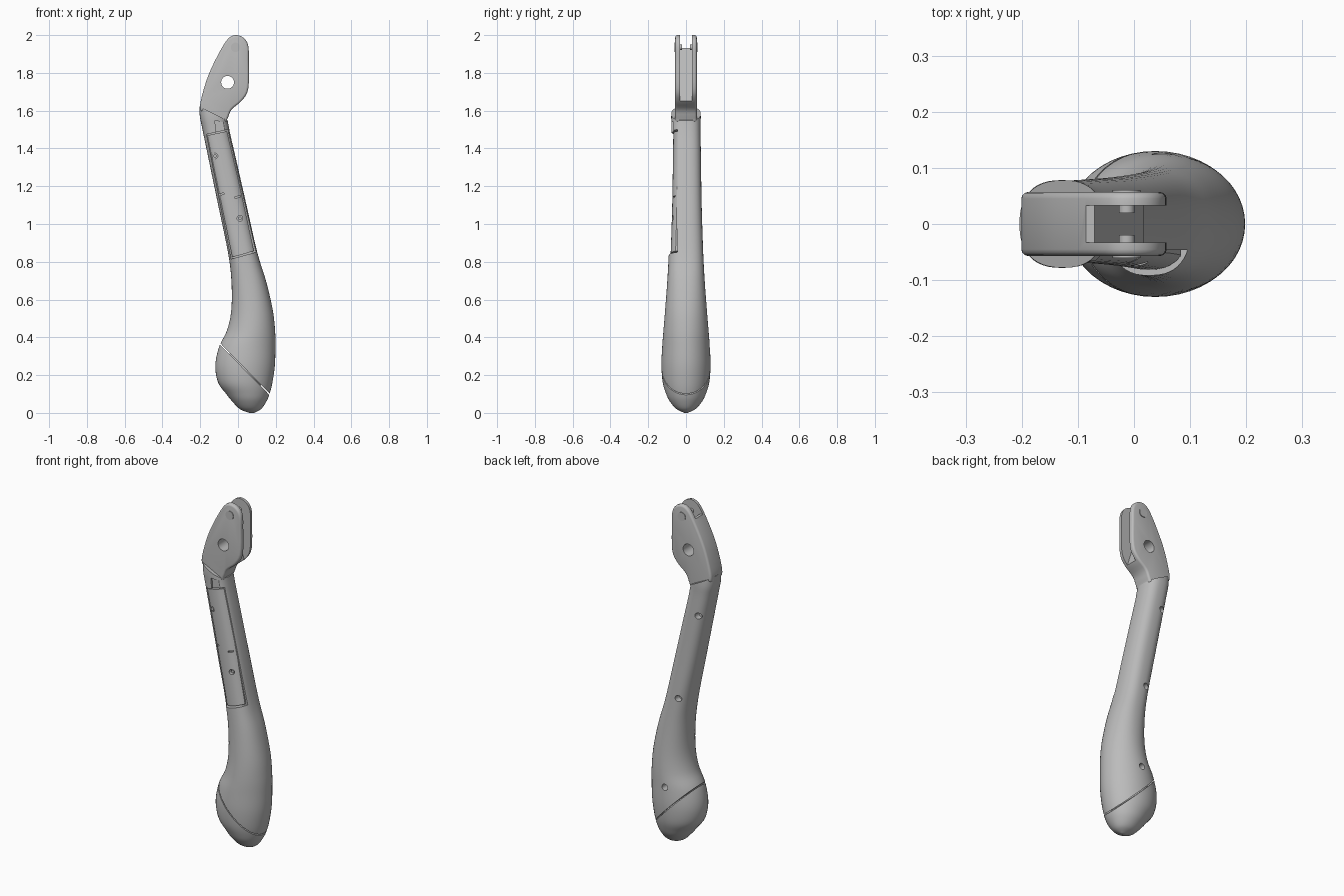
import bpy, bmesh, math
from mathutils import Vector, Matrix

if "Cube" in bpy.data.objects:
    bpy.data.objects.remove(bpy.data.objects["Cube"], do_unlink=True)

grey = bpy.data.materials.new("satin grey")
grey.use_nodes = True
grey.diffuse_color = (0.5, 0.5, 0.5, 1)
grey.node_tree.nodes["Principled BSDF"].inputs["Base Color"].default_value = (0.5, 0.5, 0.5, 1)


def finish(name, bm):
    bmesh.ops.recalc_face_normals(bm, faces=bm.faces)
    me = bpy.data.meshes.new(name)
    bm.to_mesh(me)
    bm.free()
    me.materials.append(grey)
    ob = bpy.data.objects.new(name, me)
    bpy.context.collection.objects.link(ob)
    return ob


def boolean(ob, cutter, op="DIFFERENCE"):
    """Apply a boolean and remove the cutter."""
    mod = ob.modifiers.new("cut", "BOOLEAN")
    mod.operation, mod.object, mod.solver = op, cutter, "EXACT"
    bpy.context.view_layer.update()
    deps = bpy.context.evaluated_depsgraph_get()
    mesh = bpy.data.meshes.new_from_object(ob.evaluated_get(deps))
    ob.modifiers.clear()
    ob.data = mesh
    bpy.data.objects.remove(cutter, do_unlink=True)


def spline(pts, steps, closed=False):
    """Catmull-Rom curve through points of any dimension."""
    n, out = len(pts), []
    at = lambda i: pts[i % n] if closed else pts[max(0, min(n - 1, i))]
    for i in range(n if closed else n - 1):
        for s in range(steps):
            t = s / steps
            out.append([0.5 * (2 * b + (c - a) * t + (2 * a - 5 * b + 4 * c - d) * t * t
                               + (3 * b - a - 3 * c + d) * t ** 3)
                        for a, b, c, d in zip(at(i - 1), at(i), at(i + 1), at(i + 2))])
    return out if closed else out + [list(pts[-1])]


def prism(name, pts, y0, y1, bevel=0):
    """Extrude an x-z outline along y."""
    bm = bmesh.new()
    face = bm.faces.new([bm.verts.new((x, y0, z)) for x, z in pts])
    ext = bmesh.ops.extrude_face_region(bm, geom=[face])["geom"]
    bmesh.ops.translate(bm, vec=(0, y1 - y0, 0), verts=[v for v in ext if isinstance(v, bmesh.types.BMVert)])
    if bevel:
        rims = [e for e in bm.edges if abs(e.verts[0].co.y - e.verts[1].co.y) < 1e-6]
        bmesh.ops.bevel(bm, geom=rims, offset=bevel, segments=3, profile=0.5, affect="EDGES")
    return finish(name, bm)


def disc(name, x, z, r, y0, y1):
    ring = [(x + r * math.cos(i * math.pi / 16), z + r * math.sin(i * math.pi / 16)) for i in range(32)]
    return prism(name, ring, y0, y1)


# Handle sections: z, left x, right x, half depth, squareness
SECTIONS = [
    (0, .06, .085, .008, 2), (.02, .01, .122, .05, 2), (.06, -.03, .15, .085, 2),
    (.1, -.062, .167, .105, 2), (.16, -.105, .182, .123, 2), (.25, -.12, .195, .13, 2),
    (.35, -.1, .198, .126, 2), (.44, -.057, .196, .119, 2), (.55, -.035, .183, .11, 2.1),
    (.7, -.035, .148, .099, 2.3), (.85, -.053, .102, .091, 2.5), (1.1, -.105, .045, .083, 2.6),
    (1.35, -.157, -.012, .079, 2.6), (1.5, -.188, -.046, .077, 2.6),
    (1.58, -.203, -.054, .078, 2.5), (1.68, -.203, -.03, .072, 2.5)]


def handle(name, cuts):
    """Loft the handle and keep the side of each plane its normal points away from."""
    bm, rings, n = bmesh.new(), [], 48
    for z, xl, xr, d, p in spline(SECTIONS, 5):
        ring = []
        for i in range(n):
            c, s = math.cos(2 * math.pi * i / n), math.sin(2 * math.pi * i / n)
            x = (xl + xr) / 2 + (xr - xl) / 2 * math.copysign(abs(c) ** (2 / p), c)
            ring.append(bm.verts.new((x, d * math.copysign(abs(s) ** (2 / p), s), z)))
        rings.append(ring)
    for a, b in zip(rings, rings[1:]):
        for i in range(n):
            bm.faces.new((a[i], a[(i + 1) % n], b[(i + 1) % n], b[i]))
    bm.faces.new(rings[0])
    bm.faces.new(rings[-1])
    for co, no in cuts:
        bmesh.ops.bisect_plane(bm, geom=bm.verts[:] + bm.edges[:] + bm.faces[:],
                               plane_co=co, plane_no=no, clear_outer=True)
        bmesh.ops.holes_fill(bm, edges=[e for e in bm.edges if e.is_boundary])
    return finish(name, bm)


# Handle body and end cap, parted by a thin slanted seam
seam, seam_n = Vector((.038, 0, .23)), Vector((.26, 0, .255)).normalized()
gap = seam_n * 0.003
shoulder = (Vector((-.2, 0, 1.62)), Vector((.07, 0, .14)))
body = handle("handle_body", [shoulder, (seam + gap, -seam_n)])
cap = handle("end_cap", [(seam - gap, seam_n)])
bm = bmesh.new()
bmesh.ops.create_cone(bm, cap_ends=True, segments=48, radius1=1, radius2=1, depth=0.03,
                      matrix=Matrix.Translation(seam) @ seam_n.to_track_quat("Z", "Y").to_matrix().to_4x4()
                      @ Matrix.Diagonal((.118, .118, 1, 1)))
core = finish("seam_core", bm)

# Recess along the front of the grip, and the cover plate set into it
RECESS = [(-.166, 1.475), (-.03, 1.505), (.13, .86), (-.036, .815)]
COVER = [(-.162, 1.469), (-.054, 1.492), (.084, .857), (-.03, .823)]
boolean(body, prism("recess_cutter", RECESS, -.2, -.046))
boolean(body, prism("tab_cutter", [(-.122, 1.548), (-.065, 1.536), (-.05, 1.47), (-.115, 1.46)], -.2, -.066))
cover = handle("grip_cover", [shoulder, (seam, -seam_n)])
boolean(cover, prism("cover_cutter", COVER, -.2, -.03), "INTERSECT")
cover.data.transform(Matrix.Translation((0, .01, 0)))

# Screw holes and screws in the cover
for i, (x, z) in enumerate([(-.122, 1.36), (.01, 1.03)]):
    boolean(cover, disc("hole_cutter", x, z, .015, -.2, -.055))
    disc(f"cover_screw_{i + 1}", x, z, .009, -.064, -.05)

# Short clip slots in the cover
for x, z in [(-.088, 1.155), (-.002, 1.14), (-.015, .822), (.07, .84)]:
    w, h = .014, .004
    pts = [(x - w, z - h), (x + w, z - h + .006), (x + w, z + h + .006), (x - w, z + h)]
    boolean(cover, prism("slot_cutter", pts, -.2, -.05))

# Blind holes in the back of the handle
for x, z, y in [(-.13, 1.39, .04), (-.01, .88, .05), (.05, .36, .085)]:
    boolean(body, disc("back_hole_cutter", x, z, .018, y, .2))

# Forked head with a stepped slot and a cross hole
OUTLINE = [(-.2, 1.61), (-.193, 1.67), (-.156, 1.79), (-.098, 1.91), (-.053, 1.98), (-.013, 2.0),
           (.03, 1.985), (.054, 1.945), (.057, 1.87), (.055, 1.72), (.022, 1.655), (-.034, 1.606),
           (-.055, 1.56), (-.075, 1.54), (-.18, 1.59)]
head = prism("fork_head", spline(OUTLINE, 4, True), -.057, .057, .012)
SLOT = [(-.16, 1.932), (-.07, 1.932), (.02, 1.64), (.2, 1.64), (.2, 2.1), (-.16, 2.1)]
boolean(head, prism("fork_slot_cutter", SLOT, -.033, .033))
boolean(head, disc("cross_hole_cutter", -.055, 1.75, .034, -.2, .2))

# Pivot pins through each fork cheek
for side, s in (("front", -1), ("back", 1)):
    disc(f"{side}_pin_head", -.013, 1.935, .025, s * .04, s * .061)
    disc(f"{side}_pin_stub", -.013, 1.935, .014, s * .02, s * .045)

for ob in bpy.context.collection.objects:
    if ob.type == "MESH" and grey.name in ob.data.materials:
        ob.data.shade_smooth()
        ob.data.set_sharp_from_angle(angle=math.radians(32))
